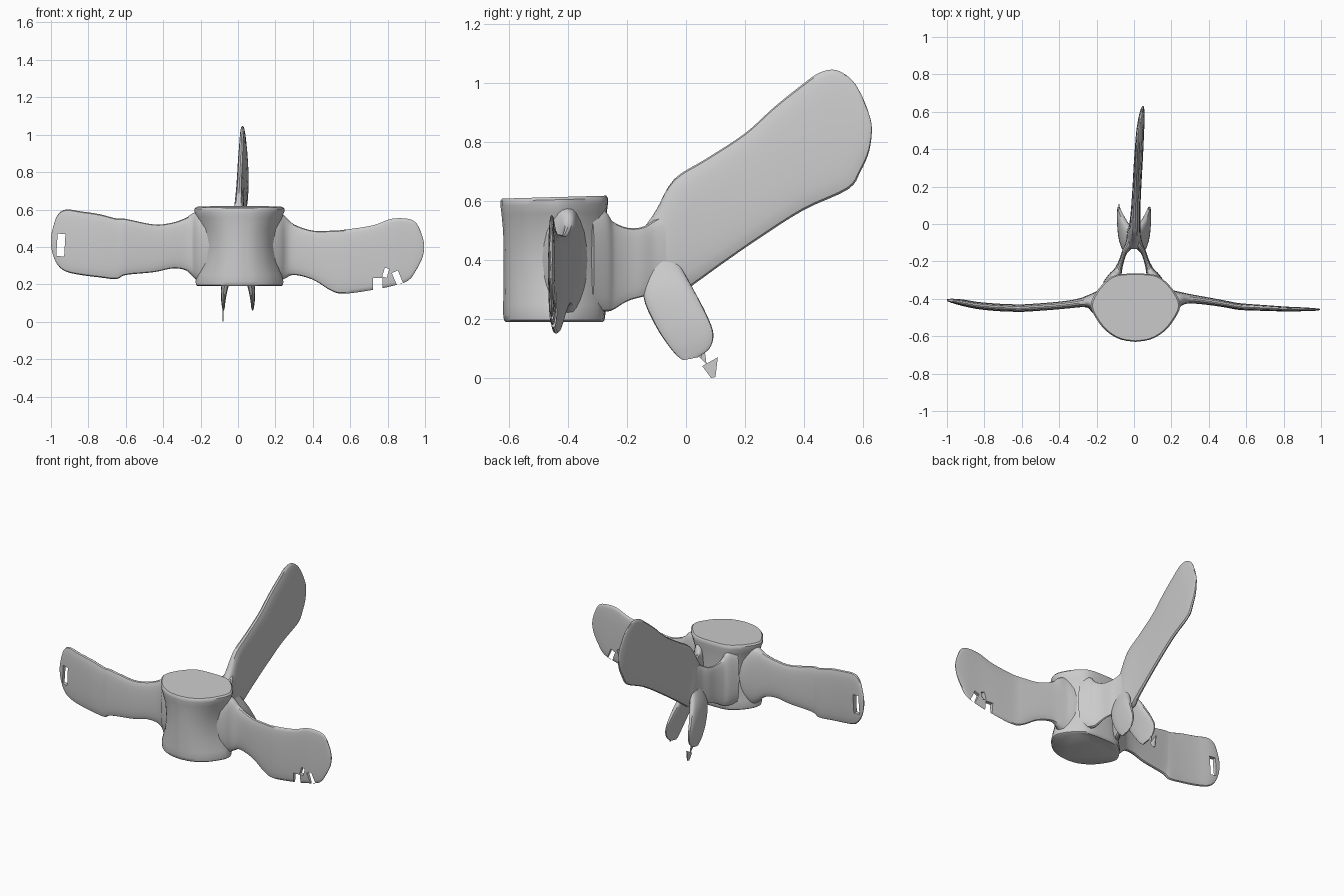
import bpy, bmesh, math
from mathutils import Vector

if "Cube" in bpy.data.objects:
    bpy.data.objects.remove(bpy.data.objects["Cube"])


def make(name, bm, angle=40):
    bmesh.ops.recalc_face_normals(bm, faces=bm.faces)
    me = bpy.data.meshes.new(name)
    bm.to_mesh(me)
    bm.free()
    ob = bpy.data.objects.new(name, me)
    bpy.context.collection.objects.link(ob)
    bpy.ops.object.select_all(action='DESELECT')
    ob.select_set(True)
    bpy.context.view_layer.objects.active = ob
    bpy.ops.object.shade_smooth_by_angle(angle=math.radians(angle))
    return ob


def spline(rows, steps=4):
    """Catmull-Rom interpolation through rows of numbers."""
    out = []
    for i in range(len(rows) - 1):
        p0, p1, p2 = rows[max(i - 1, 0)], rows[i], rows[i + 1]
        p3 = rows[min(i + 2, len(rows) - 1)]
        for s in range(steps):
            t = s / steps
            out.append([b + 0.5 * t * (c - a + t * (2*a - 5*b + 4*c - d + t * (3*(b - c) + d - a)))
                        for a, b, c, d in zip(p0, p1, p2, p3)])
    return out + [list(rows[-1])]


def skin(name, rings):
    bm = bmesh.new()
    rv = [[bm.verts.new(p) for p in r] for r in rings]
    n = len(rv[0])
    for a, b in zip(rv, rv[1:]):
        for i in range(n):
            bm.faces.new((a[i], a[(i + 1) % n], b[(i + 1) % n], b[i]))
    bm.faces.new(rv[0])
    bm.faces.new(rv[-1])
    return make(name, bm)


def blade(name, rows, n=24):
    """Flat blade: each row is edge point A, edge point B and thickness."""
    st = [(Vector(r[:3]), Vector(r[3:6]), max(r[6], 0.004)) for r in spline(rows)]
    mid = [(a + b) / 2 for a, b, t in st]
    rings = []
    for i, (a, b, t) in enumerate(st):
        tangent = mid[min(i + 1, len(st) - 1)] - mid[max(i - 1, 0)]
        normal = (a - b).cross(tangent).normalized()
        ring = []
        for k in range(n):
            u = 2 * math.pi * k / n
            c, s = math.cos(u), math.sin(u)
            ring.append(mid[i] + (a - b) / 2 * math.copysign(abs(c) ** 0.9, c)
                        + normal * t / 2 * math.copysign(abs(s) ** 0.65, s))
        rings.append(ring)
    return skin(name, rings)


# Waisted central body with softly rounded rims and flat ends
half = [(0, -.63), (.08, -.617), (.15, -.575), (.2, -.515), (.235, -.44),
        (.21, -.37), (.155, -.305), (.1, -.272), (0, -.265)]
outline = spline(half + [(-x, y) for x, y in half[-2:0:-1]] + [half[0]], 3)[:-1]
levels = [(.19, .95, .90), (.196, .99, .935), (.215, 1, .95), (.25, .96, .95), (.32, .87, .94),
          (.41, .83, .94), (.5, .87, .95), (.56, .97, .98), (.59, 1.02, 1),
          (.606, 1.02, 1), (.615, .98, .97)]
rings = []
for z, sx, sy in levels:
    lift = max(0, (z - .4) / .2)
    rings.append([(x * sx + .008, -.445 + (y + .445) * sy, z + .025 * lift * (y + .4))
                  for x, y in outline])
skin("central_body", rings)

# Side wings: x, top z, bottom z, y, thickness
right = [(.12, .58, .21, -.42, .2), (.2, .585, .21, -.41, .13), (.25, .565, .23, -.4, .075),
         (.3, .52, .25, -.4, .05), (.4, .487, .225, -.413, .04), (.5, .487, .165, -.43, .036),
         (.57, .492, .15, -.442, .036), (.72, .515, .17, -.45, .03), (.82, .55, .19, -.455, .026),
         (.91, .55, .22, -.456, .02), (.955, .525, .28, -.457, .016),
         (.985, .46, .34, -.457, .01), (.995, .415, .385, -.457, .006)]
left = [(-.12, .58, .21, -.43, .2), (-.2, .59, .21, -.42, .13), (-.24, .58, .24, -.415, .075),
        (-.28, .555, .275, -.42, .05), (-.35, .53, .285, -.43, .042), (-.45, .52, .265, -.44, .04),
        (-.6, .55, .25, -.45, .04), (-.65, .552, .228, -.449, .04), (-.74, .575, .237, -.445, .04),
        (-.84, .59, .25, -.435, .038), (-.92, .6, .268, -.42, .034), (-.965, .57, .305, -.412, .025),
        (-.99, .5, .36, -.408, .016), (-1, .45, .41, -.406, .008)]


def wing(name, rows, cuts):
    ob = blade(name, [(x, y, zt, x, y, zb, t) for x, zt, zb, y, t in rows])
    # Worn holes and notches: x, z, width, height, tilt
    for x, z, w, h, tilt in cuts:
        bpy.ops.mesh.primitive_cube_add(size=1, location=(x, -.44, z), rotation=(0, tilt, 0))
        cutter = bpy.context.object
        cutter.name = "hole_cutter"
        cutter.scale = (w, .3, h)
        cutter.hide_render = True
        bpy.context.view_layer.objects.active = ob
        mod = ob.modifiers.new("hole", 'BOOLEAN')
        mod.operation, mod.solver, mod.object = 'DIFFERENCE', 'EXACT', cutter
        bpy.ops.object.modifier_apply(modifier=mod.name)
        bpy.data.objects.remove(cutter)


wing("right_wing", right, [(.748, .195, .05, .08, 0), (.79, .262, .025, .05, .3),
                           (.852, .235, .035, .07, -.4)])
wing("left_wing", left, [(-.947, .41, .042, .12, .06)])

# Rear spine: top edge (x, y, z), bottom edge (x, y, z), thickness
blade("rear_spine", [
    (0, -.135, .52, 0, -.11, .31, .07), (0, -.1, .572, 0, -.02, .29, .075),
    (.005, -.04, .675, .005, .03, .32, .06), (.008, .07, .745, .012, .12, .385, .05),
    (.012, .2, .83, .022, .25, .475, .046), (.016, .3, .92, .032, .4, .57, .045),
    (.02, .4, 1, .042, .55, .64, .04), (.022, .455, 1.037, .046, .592, .7, .035),
    (.025, .51, 1.045, .048, .622, .77, .026), (.032, .565, 1.01, .048, .631, .85, .015),
    (.04, .598, .955, .045, .618, .905, .006)])

for side, s in (("right", 1), ("left", -1)):
    # Arch walls joining the body to the spine: x, y, top z, bottom z, thickness
    arch = [(.12, -.33, .57, .23, .1), (.1, -.28, .57, .225, .07), (.086, -.25, .532, .23, .045),
            (.068, -.2, .51, .26, .028), (.05, -.15, .512, .275, .03),
            (.025, -.11, .535, .285, .045), (.01, -.06, .56, .3, .05)]
    blade(side + "_arch_wall", [(s*x, y, zt, s*x, y, zb, t) for x, y, zt, zb, t in arch])
    # Lower prongs hanging below the arch
    prong = [(.02, -.13, .4, .02, -.02, .38, .04), (.045, -.145, .28, .05, .02, .31, .05),
             (.066, -.105, .18, .074, .07, .215, .036), (.075, -.06, .11, .082, .093, .15, .024),
             (.076, -.03, .075, .082, .08, .1, .016), (.078, -.01, .06, .08, .04, .07, .008)]
    blade(side + "_lower_prong", [(s*a, b, c, s*d, e, f, t) for a, b, c, d, e, f, t in prong])


# Thin broken flakes at the prong tips
def flake(name, x, pts):
    bm = bmesh.new()
    a = [bm.verts.new((x - .003, y, z)) for y, z in pts]
    b = [bm.verts.new((x + .003, y, z)) for y, z in pts]
    bm.faces.new(a)
    bm.faces.new(b)
    for i in range(len(pts)):
        j = (i + 1) % len(pts)
        bm.faces.new((a[i], a[j], b[j], b[i]))
    make(name, bm, 20)


flake("left_tip_flake", -.08, [(.055, .04), (.108, .07), (.1, .003), (.085, 0)])
flake("left_upper_flake", -.08, [(.02, .1), (.06, .12), (.07, .045)])
flake("right_tip_flake", .08, [(.02, .11), (.07, .12), (.05, .065)])
